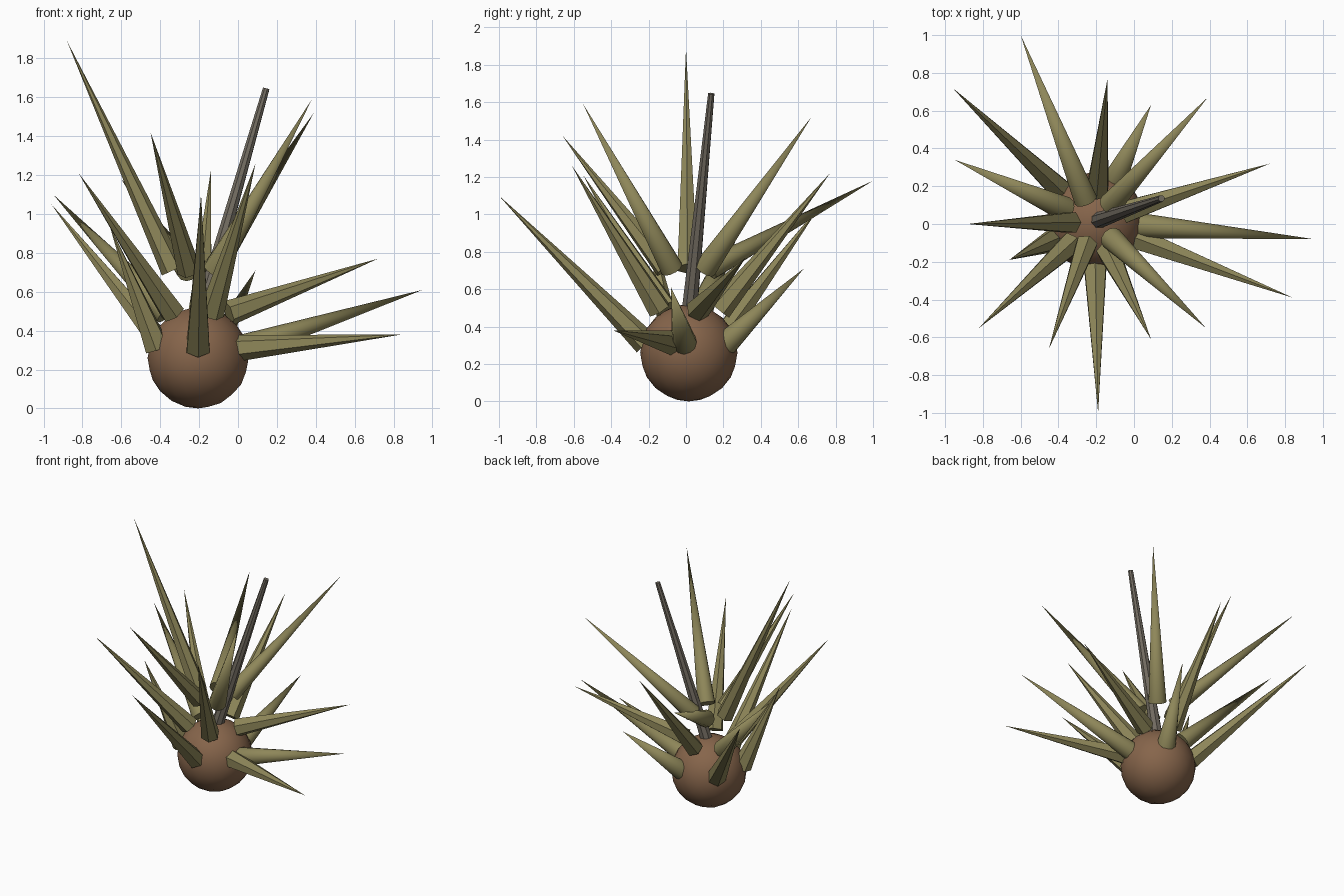
import bpy
from math import radians
from mathutils import Vector

cube = bpy.data.objects.get("Cube")
if cube:
    bpy.data.objects.remove(cube, do_unlink=True)


def material(name, rgb):
    m = bpy.data.materials.new(name)
    m.use_nodes = True
    m.diffuse_color = (*rgb, 1)
    m.node_tree.nodes["Principled BSDF"].inputs["Base Color"].default_value = (*rgb, 1)
    return m


LEAF = material("olive green", (0.27, 0.24, 0.10))
BULB = material("bulb brown", (0.24, 0.13, 0.07))
STEM = material("stem grey", (0.17, 0.15, 0.12))


def finish(name, mat, smooth):
    ob = bpy.context.object
    ob.name = name
    ob.data.materials.append(mat)
    if smooth:
        bpy.ops.object.shade_smooth_by_angle(angle=radians(40))


def spike(name, base, tip, r1, r2, sides, mat, smooth):
    """Cone running from base to tip."""
    base, tip = Vector(base), Vector(tip)
    axis = tip - base
    bpy.ops.mesh.primitive_cone_add(
        vertices=sides, radius1=r1, radius2=r2, depth=axis.length,
        location=(base + tip) / 2, rotation=axis.to_track_quat('Z', 'Y').to_euler())
    finish(name, mat, smooth)


# Round bulb
bpy.ops.mesh.primitive_ico_sphere_add(subdivisions=3, radius=0.26, location=(-0.205, 0.015, 0.26))
finish("bulb", BULB, True)

# Thin central stem
spike("stem", (-0.215, 0.01, 0.40), (0.145, 0.135, 1.645), 0.046, 0.018, 8, STEM, False)

# Leaf tiers: base distance from the axis, base height, base radius,
# then each tip with a flag for a rounded leaf
CENTRE = Vector((-0.21, 0.01))
TIERS = {
    "lower": (0.225, 0.31, 0.068, [
        ((-0.96, 0.72, 1.05), False), ((-0.66, -0.19, 0.94), False),
        ((-0.19, -1.0, 1.10), False), ((0.84, -0.39, 0.38), False),
        ((0.09, 0.63, 0.71), True), ((0.95, -0.08, 0.61), True)]),
    "middle": (0.17, 0.49, 0.066, [
        ((-0.95, 0.34, 1.10), True), ((-0.82, -0.55, 1.21), False),
        ((0.09, -0.61, 1.26), False), ((0.72, 0.32, 0.77), False),
        ((-0.14, 0.77, 1.22), False)]),
    "upper": (0.125, 0.71, 0.062, [
        ((-0.60, 1.0, 1.18), True), ((-0.88, 0.0, 1.89), False),
        ((-0.45, -0.66, 1.42), False), ((0.38, -0.55, 1.59), True),
        ((0.39, 0.67, 1.52), True)]),
}
for tier, (dist, height, radius, tips) in TIERS.items():
    for i, (tip, rounded) in enumerate(tips):
        out = (Vector(tip[:2]) - CENTRE).normalized() * dist
        base = (*(CENTRE + out), height)
        spike(f"{tier}_leaf_{i + 1}", base, tip, radius, 0,
              12 if rounded else 6, LEAF, rounded)
